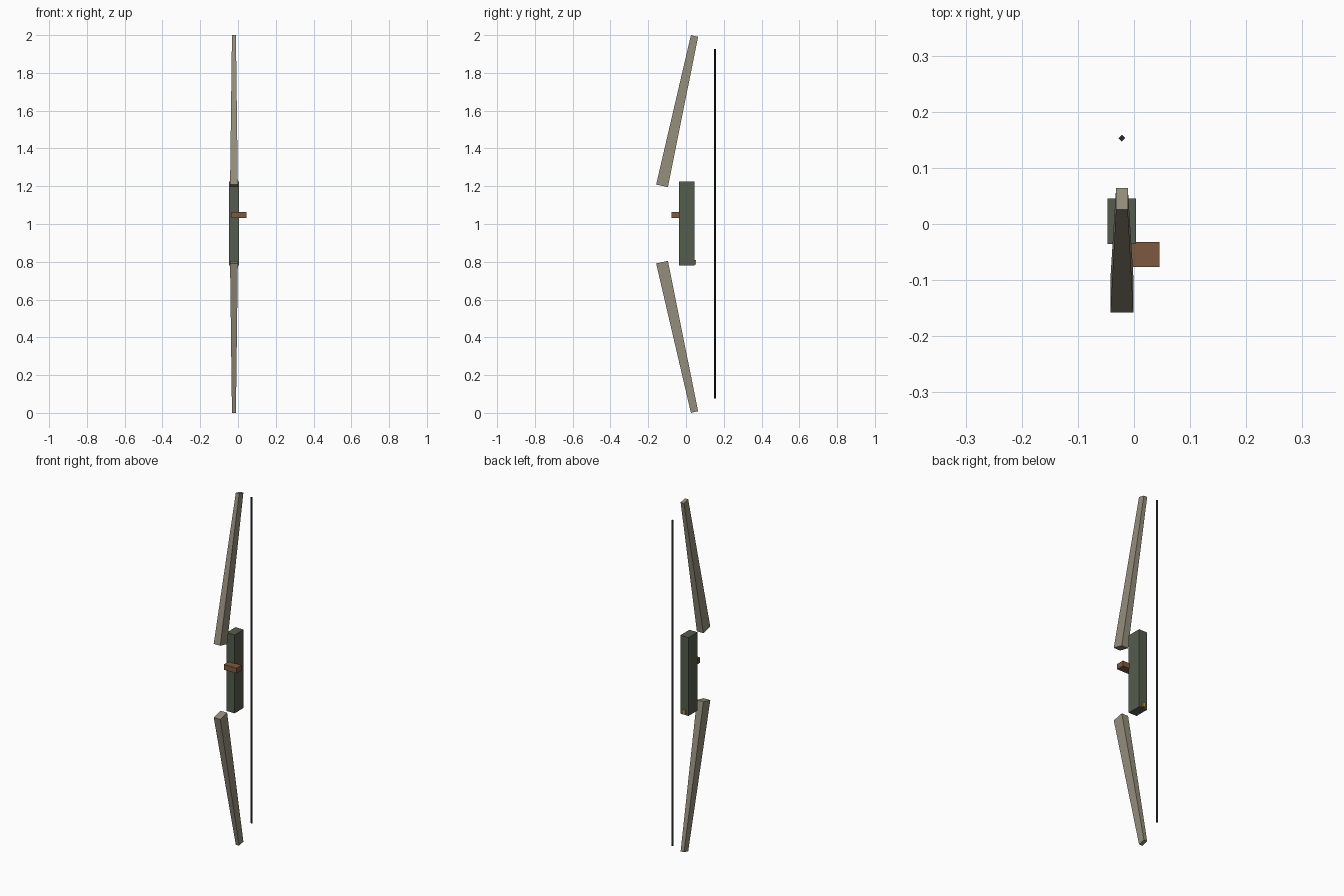
import bpy, bmesh
from mathutils import Vector

if "Cube" in bpy.data.objects:
    bpy.data.objects.remove(bpy.data.objects["Cube"])

CX = -0.0215  # bow plane


def material(name, rgb):
    m = bpy.data.materials.new(name)
    m.diffuse_color = (*rgb, 1)
    m.use_nodes = True
    m.node_tree.nodes["Principled BSDF"].inputs["Base Color"].default_value = m.diffuse_color
    return m


limb_mat = material("limb_tan", (0.30, 0.27, 0.20))
riser_mat = material("riser_green", (0.09, 0.11, 0.075))
shelf_mat = material("shelf_brown", (0.20, 0.10, 0.05))
string_mat = material("string_dark", (0.02, 0.02, 0.02))
gold_mat = material("gold", (0.50, 0.30, 0.06))


def loft(name, lower, upper, mat):
    """Closed solid between two matching rings."""
    bm = bmesh.new()
    a = [bm.verts.new(p) for p in lower]
    b = [bm.verts.new(p) for p in upper]
    bm.faces.new(a)
    bm.faces.new(b)
    for i in range(len(a)):
        j = (i + 1) % len(a)
        bm.faces.new((a[i], a[j], b[j], b[i]))
    bmesh.ops.recalc_face_normals(bm, faces=bm.faces)
    me = bpy.data.meshes.new(name)
    bm.to_mesh(me)
    bm.free()
    me.materials.append(mat)
    ob = bpy.data.objects.new(name, me)
    bpy.context.collection.objects.link(ob)
    return ob


def box(name, lo, hi, mat):
    ring = [(lo[0], lo[1]), (hi[0], lo[1]), (hi[0], hi[1]), (lo[0], hi[1])]
    return loft(name, [(*p, lo[2]) for p in ring], [(*p, hi[2]) for p in ring], mat)


# Tapered limbs, mirrored about mid height (root and tip: front edge, back edge, half width)
def limb(name, flip):
    def ring(front, back, hw):
        pts = [(-hw, front), (hw, front), (hw, back), (-hw, back)]
        return [Vector((CX + x, y, 1.0 + (flip * (z - 1.003) + 0.003 * flip)))
                for x, (y, z) in pts]
    root = ring((-0.158, 1.209), (-0.096, 1.195), 0.0205)
    tip = ring((0.026, 2.0), (0.064, 1.991), 0.0105)
    return loft(name, root, tip, limb_mat)


limb("upper_limb", 1)
limb("lower_limb", -1)

# Riser, arrow shelf and small rear fitting
box("riser", (-0.047, -0.036, 0.78), (0.004, 0.045, 1.225), riser_mat)
box("arrow_shelf", (-0.035, -0.077, 1.033), (0.045, -0.032, 1.063), shelf_mat)
box("rear_fitting", (-0.030, 0.040, 0.785), (-0.013, 0.053, 0.81), gold_mat)

# Four-sided bowstring
r = 0.006
diamond = [(CX + r, 0.153), (CX, 0.153 + r), (CX - r, 0.153), (CX, 0.153 - r)]
loft("bowstring", [(*p, 0.077) for p in diamond], [(*p, 1.927) for p in diamond], string_mat)
